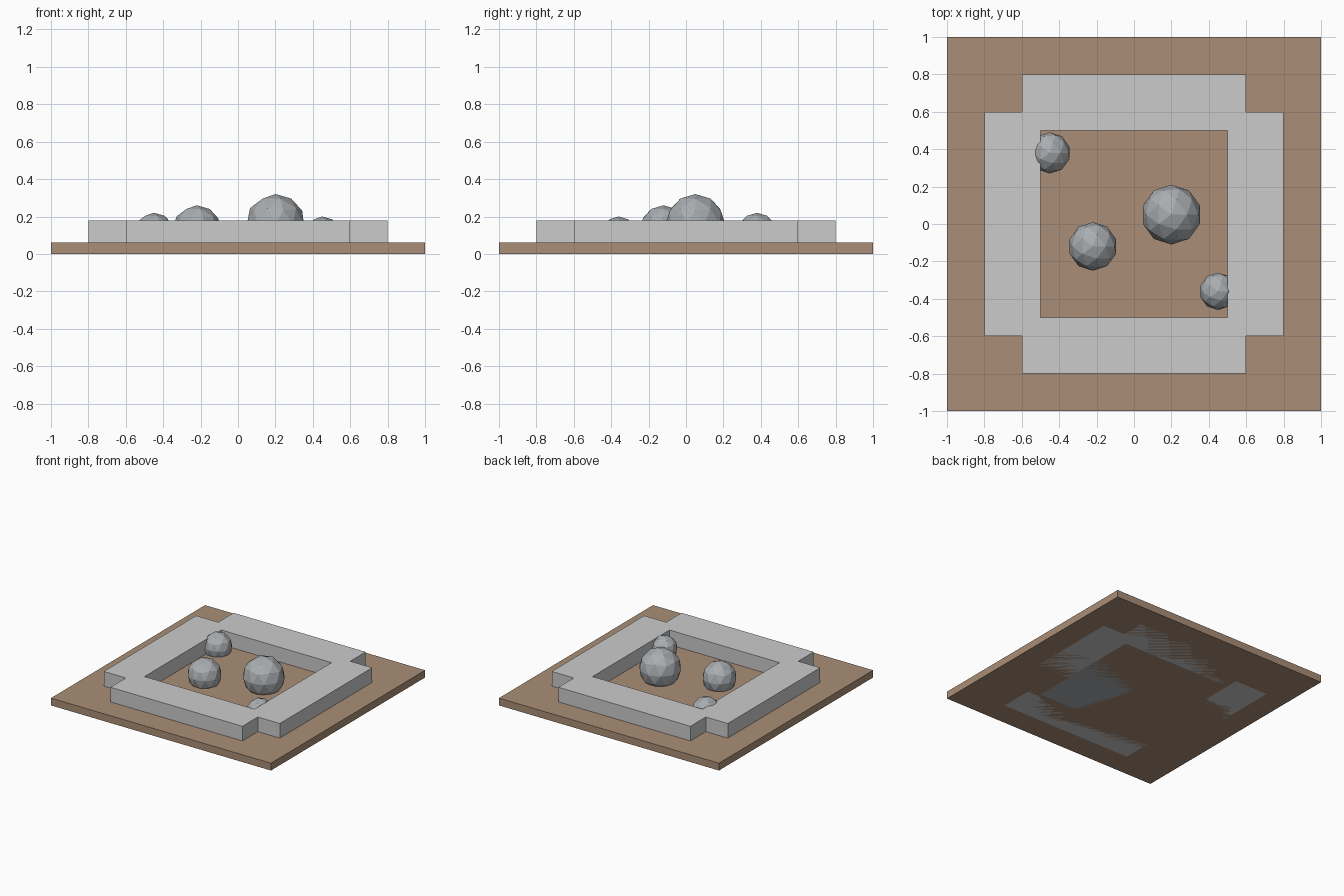
import bpy

if "Cube" in bpy.data.objects:
    bpy.data.objects.remove(bpy.data.objects["Cube"])


def material(name, color):
    m = bpy.data.materials.new(name)
    m.diffuse_color = (*color, 1)
    m.use_nodes = True
    m.node_tree.nodes["Principled BSDF"].inputs["Base Color"].default_value = m.diffuse_color
    return m


def box(name, x, y, size_x, size_y, height, mat=None):
    # Box standing on z = 0
    bpy.ops.mesh.primitive_cube_add(size=1, location=(x, y, height / 2))
    ob = bpy.context.object
    ob.name = name
    ob.scale = (size_x, size_y, height)
    bpy.ops.object.transform_apply(location=False, rotation=False, scale=True)
    if mat:
        ob.data.materials.append(mat)
    return ob


def rock(name, x, y, r):
    # Faceted boulder standing on z = 0
    bpy.ops.mesh.primitive_ico_sphere_add(subdivisions=2, radius=r, location=(x, y, r))
    bpy.context.object.name = name
    bpy.context.object.data.materials.append(stone)


earth = material("earth", (0.40, 0.27, 0.18))
stone = material("stone", (0.40, 0.42, 0.44))

# Ground slab and the sunken floor inside the border
box("ground_slab", 0, 0, 2, 2, 0.06, earth)
box("inner_floor", 0, 0, 1, 1, 0.04, stone)

# Stone border: four overlapping bars
for side, s in (("front", -1), ("back", 1)):
    box(side + "_border", 0, s * 0.65, 1.2, 0.3, 0.18)
for side, s in (("left", -1), ("right", 1)):
    box(side + "_border", s * 0.65, 0, 0.3, 1.2, 0.18)

# Boulders
rock("large_rock", 0.20, 0.05, 0.16)
rock("medium_rock", -0.22, -0.12, 0.13)
rock("back_rock", -0.45, 0.38, 0.11)
rock("corner_rock", 0.45, -0.36, 0.10)
